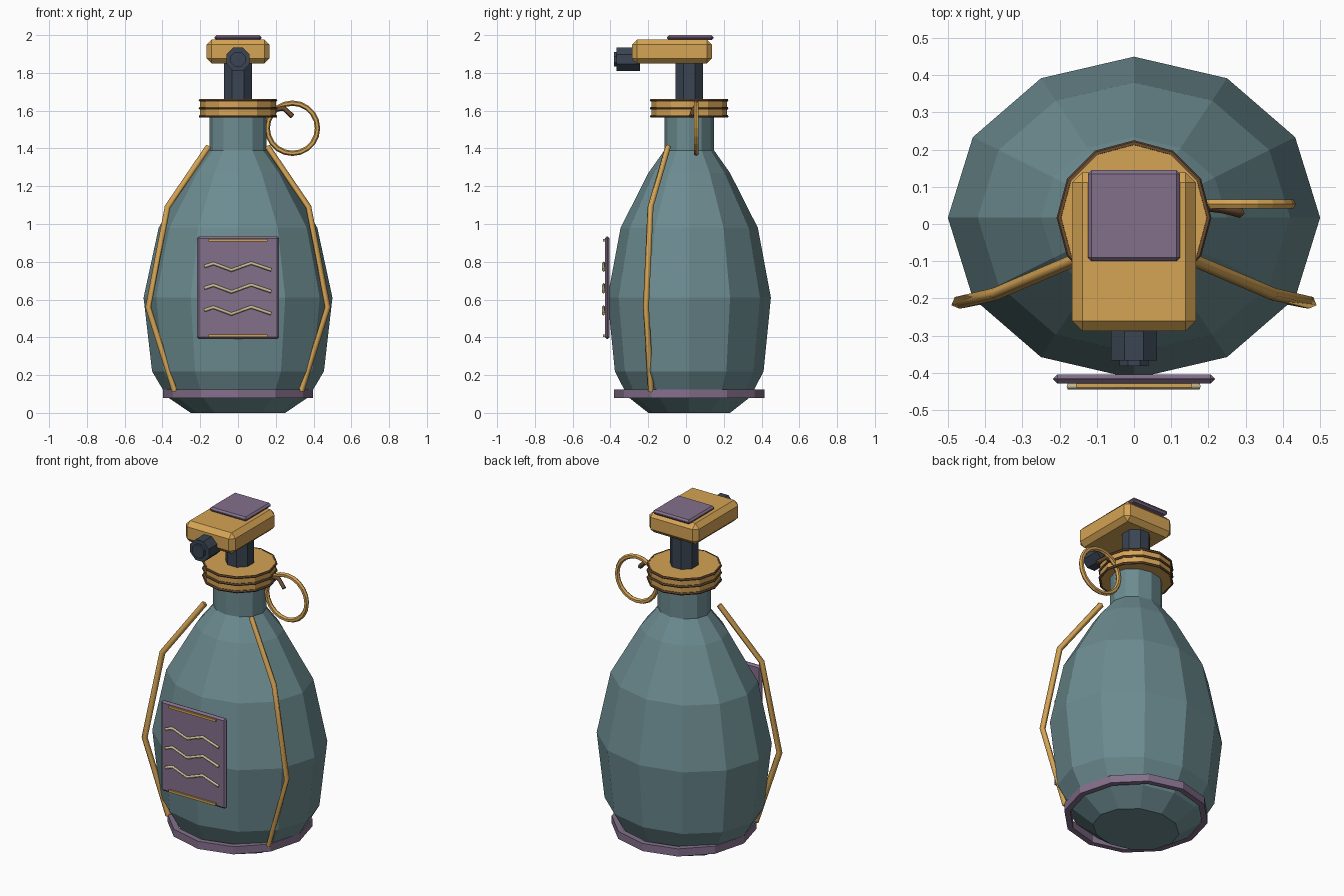
import bpy, bmesh, math
from mathutils import Matrix

if "Cube" in bpy.data.objects:
    bpy.data.objects.remove(bpy.data.objects["Cube"])

CY = 0.017  # y centre of the bottle axis


def mat(name, r, g, b):
    m = bpy.data.materials.new(name)
    m.diffuse_color = (r, g, b, 1)
    m.use_nodes = True
    m.node_tree.nodes["Principled BSDF"].inputs["Base Color"].default_value = m.diffuse_color
    return m


TEAL = mat("teal", 0.15, 0.26, 0.28)
GOLD = mat("gold", 0.66, 0.37, 0.09)
PURPLE = mat("purple", 0.23, 0.16, 0.26)
DARK = mat("dark", 0.042, 0.058, 0.084)
BROWN = mat("brown", 0.14, 0.07, 0.03)
CREAM = mat("cream", 0.55, 0.48, 0.28)


def make(name, bm, m):
    bmesh.ops.recalc_face_normals(bm, faces=bm.faces)
    me = bpy.data.meshes.new(name)
    bm.to_mesh(me)
    bm.free()
    me.materials.append(m)
    ob = bpy.data.objects.new(name, me)
    bpy.context.collection.objects.link(ob)
    return ob


def lathe(name, profile, m, n=12, sy=1.0, closed=False, phase=0.0, matrix=None):
    """Revolve (r, z) points round z, either capped or as a closed ring section."""
    bm = bmesh.new()
    rings = []
    for r, z in profile:
        rings.append([bm.verts.new((r * math.cos(a), r * math.sin(a) * sy, z))
                      for a in (phase + 2 * math.pi * i / n for i in range(n))])
    pairs = list(zip(rings, rings[1:]))
    if closed:
        pairs.append((rings[-1], rings[0]))
    else:
        bm.faces.new(rings[0])
        bm.faces.new(rings[-1])
    for a, b in pairs:
        for i in range(n):
            j = (i + 1) % n
            bm.faces.new((a[i], a[j], b[j], b[i]))
    bm.transform(matrix or Matrix.Translation((0, CY, 0)))
    return make(name, bm, m)


def torus(name, R, r, z, m, n=12, k=6, matrix=None):
    sec = [(R + r * math.cos(2 * math.pi * i / k), z + r * math.sin(2 * math.pi * i / k))
           for i in range(k)]
    return lathe(name, sec, m, n, closed=True, matrix=matrix)


def box(name, lo, hi, m, bevel=0.0):
    bm = bmesh.new()
    bmesh.ops.create_cube(bm, size=1)
    for v in bm.verts:
        v.co = [(a + b) / 2 + c * (b - a) for a, b, c in zip(lo, hi, v.co)]
    if bevel:
        bmesh.ops.bevel(bm, geom=bm.edges[:], offset=bevel, segments=1,
                        affect='EDGES', profile=0.5)
    return make(name, bm, m)


def rod(name, pts, radius, m):
    """Four-sided rod along a polyline."""
    cu = bpy.data.curves.new(name, 'CURVE')
    cu.dimensions = '3D'
    cu.bevel_depth = radius
    cu.bevel_resolution = 0
    cu.use_fill_caps = True
    sp = cu.splines.new('POLY')
    sp.points.add(len(pts) - 1)
    for p, co in zip(sp.points, pts):
        p.co = (*co, 1)
    cu.materials.append(m)
    ob = bpy.data.objects.new(name, cu)
    bpy.context.collection.objects.link(ob)
    return ob


# Bottle and its foot band
lathe("bottle_body", [(0.25, 0), (0.375, 0.085), (0.455, 0.22), (0.5, 0.61), (0.42, 0.98),
                      (0.25, 1.27), (0.152, 1.39), (0.152, 1.58)], TEAL, sy=0.865)
lathe("foot_band", [(0.365, 0.078), (0.398, 0.078), (0.398, 0.124), (0.365, 0.124)],
      PURPLE, closed=True)

# Collar with three ridges
lathe("collar", [(0.2, 1.565), (0.2, 1.661)], GOLD)
for i, z in enumerate((1.57, 1.613, 1.655)):
    torus(f"collar_ridge_{i + 1}", 0.2, 0.008, z, BROWN)

# Pump stem, head, cap and nozzle
lathe("pump_stem", [(0.08, 1.65), (0.08, 1.87)], DARK, n=8, phase=math.pi / 8)
box("pump_head", (-0.166, -0.287, 1.85), (0.166, 0.138, 1.976), GOLD, 0.027)
box("head_cap", (-0.124, -0.1, 1.974), (0.124, 0.145, 2.0), PURPLE, 0.01)
to_front = Matrix.Translation((0, 0, 1.872)) @ Matrix.Rotation(math.pi / 2, 4, 'X')
lathe("nozzle", [(0.067, 0.243), (0.067, 0.367)], DARK, n=8, phase=math.pi / 8, matrix=to_front)
lathe("nozzle_tip", [(0.042, 0.36), (0.042, 0.382)], DARK, n=8, phase=math.pi / 8, matrix=to_front)

# Pull ring and its clip
torus("pull_ring", 0.133, 0.014, 0, GOLD, n=20, k=6,
      matrix=Matrix.Translation((0.288, 0.054, 1.507)) @ Matrix.Rotation(math.pi / 2, 4, 'X'))
rod("ring_clip", [(0.18, 0.05, 1.605), (0.242, 0.042, 1.613), (0.288, 0.03, 1.57)], 0.014, BROWN)

# Side ribs, mirrored
rib = [(0.155, -0.095, 1.41), (0.373, -0.188, 1.09), (0.475, -0.212, 0.56), (0.335, -0.185, 0.115)]
for side, s in (("left", -1), ("right", 1)):
    rod(f"{side}_rib", [(s * x, y, z) for x, y, z in rib], 0.017, GOLD)

# Front plate with trim bars and wave lines
box("front_plate", (-0.217, -0.429, 0.39), (0.217, -0.404, 0.935), PURPLE, 0.011)
for name, z in (("upper", 0.914), ("lower", 0.408)):
    box(f"{name}_trim", (-0.156, -0.439, z - 0.007), (0.156, -0.42, z + 0.007), GOLD)
wave = [(-0.178, 0.0), (-0.13, 0.016), (-0.035, -0.02), (0.07, 0.018), (0.176, -0.018)]
for i, z in enumerate((0.775, 0.66, 0.543)):
    rod(f"wave_line_{i + 1}", [(x, -0.436, z + dz) for x, dz in wave], 0.009, CREAM)
